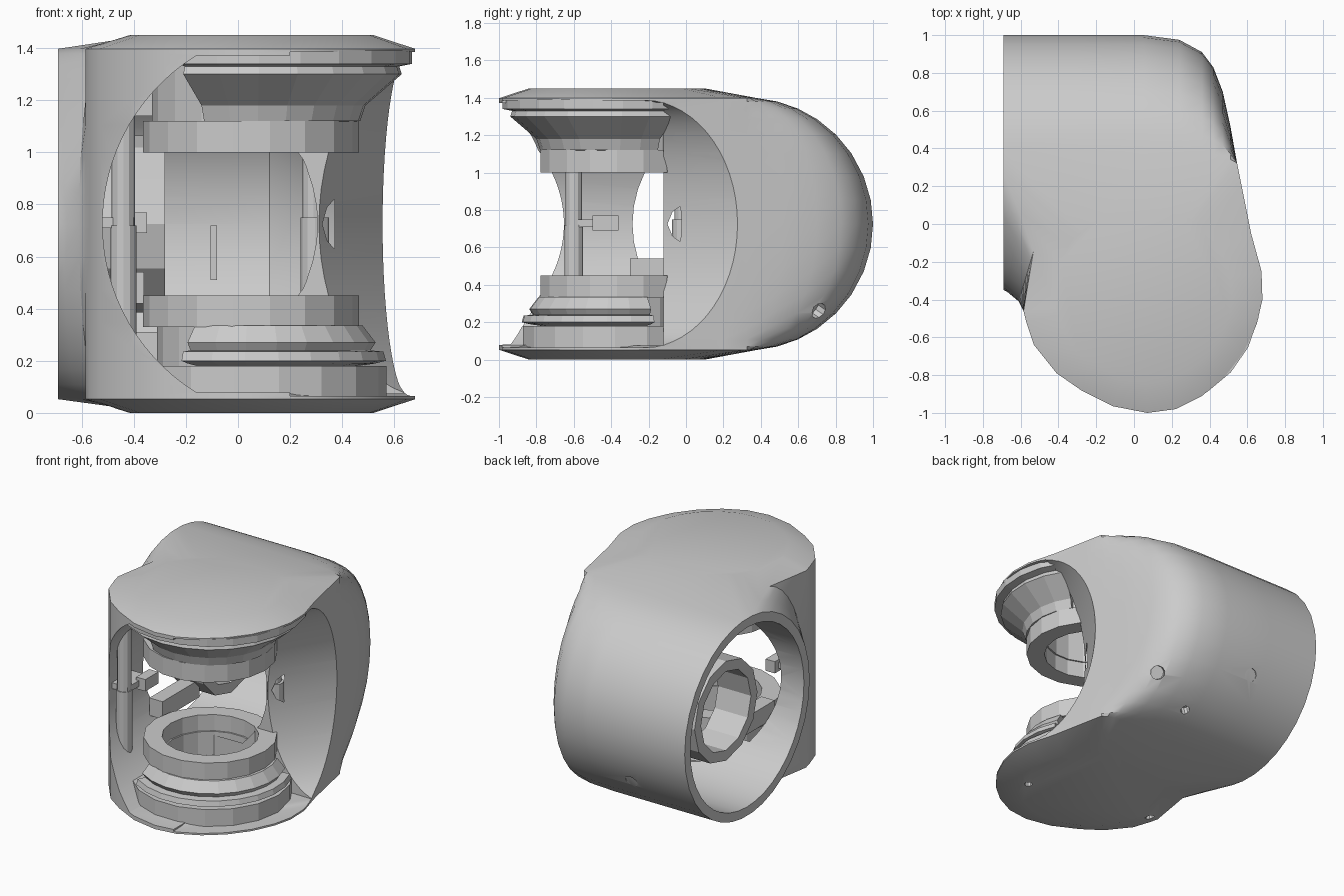
import bpy, bmesh
from math import sin, cos, sqrt, pi, radians
from mathutils import Matrix, Vector

if "Cube" in bpy.data.objects:
    bpy.data.objects.remove(bpy.data.objects["Cube"])

ZC = 0.725                      # mid height
EAR = Vector((0.05, -0.37))     # axis of the round fork ends
TUBE_Y, TUBE_R = 0.325, 0.675   # axis and radius of the sideways tube


def finish(bm, name):
    bmesh.ops.recalc_face_normals(bm, faces=bm.faces)
    me = bpy.data.meshes.new(name)
    bm.to_mesh(me)
    bm.free()
    ob = bpy.data.objects.new(name, me)
    bpy.context.collection.objects.link(ob)
    return ob


def loft(name, rings):
    """Skin a stack of closed loops and cap both ends."""
    bm = bmesh.new()
    loops = [[bm.verts.new(p) for p in r] for r in rings]
    n = len(loops[0])
    for a, b in zip(loops, loops[1:]):
        for i in range(n):
            j = (i + 1) % n
            bm.faces.new((a[i], a[j], b[j], b[i]))
    bm.faces.new(loops[0][::-1])
    bm.faces.new(loops[-1])
    return finish(bm, name)


def lathe(name, profile, matrix, seg=16, start=0, end=360):
    """Spin a closed (radius, height) profile about local z."""
    bm = bmesh.new()
    full = end - start >= 360
    count = seg if full else seg + 1
    cols = []
    for k in range(count):
        a = radians(start + (end - start) * k / seg)
        cols.append([bm.verts.new(matrix @ Vector((r * cos(a), r * sin(a), h))) for r, h in profile])
    m = len(profile)
    for k in range(seg):
        a, b = cols[k], cols[(k + 1) % count]
        for i in range(m):
            j = (i + 1) % m
            bm.faces.new((a[i], b[i], b[j], a[j]))
    if not full:
        bm.faces.new(cols[0])
        bm.faces.new(cols[-1])
    return finish(bm, name)


def rod(name, p, q, r, seg=12):
    p, q = Vector(p), Vector(q)
    bm = bmesh.new()
    rot = (q - p).to_track_quat('Z', 'Y').to_matrix().to_4x4()
    bmesh.ops.create_cone(bm, cap_ends=True, segments=seg, radius1=r, radius2=r,
                          depth=(q - p).length, matrix=Matrix.Translation((p + q) / 2) @ rot)
    return finish(bm, name)


def box(name, lo, hi):
    lo, hi = Vector(lo), Vector(hi)
    bm = bmesh.new()
    bmesh.ops.create_cube(bm, size=1, matrix=Matrix.Translation((lo + hi) / 2) @ Matrix.Diagonal((*(hi - lo), 1)))
    return finish(bm, name)


def subtract(ob, cutters):
    for c in cutters:
        m = ob.modifiers.new("cut", 'BOOLEAN')
        m.operation, m.solver, m.object = 'DIFFERENCE', 'EXACT', c
        c.hide_render = True
    bpy.context.view_layer.update()
    me = bpy.data.meshes.new_from_object(ob.evaluated_get(bpy.context.evaluated_depsgraph_get()))
    ob.modifiers.clear()
    ob.data = me
    for c in cutters:
        bpy.data.objects.remove(c)


# Outer housing: plan outline lofted so the back follows a sideways tube
back = [(0.62, -0.05), (0.57, 0.2), (0.545, 0.325), (0.51, 0.52), (0.47, 0.7), (0.42, 0.83), (0.36, 0.91),
        (0.24, 0.975), (0.05, 1.0), (-0.3, 1.0), (-0.69, 1.0)]
front = [(-0.585, -0.46), (-0.57, -0.52), (-0.53, -0.64), (-0.41, -0.79), (-0.28, -0.88), (-0.11, -0.965),
         (0.07, -1.0), (0.22, -0.98), (0.36, -0.91), (0.48, -0.81), (0.58, -0.68), (0.65, -0.53), (0.68, -0.4), (0.675, -0.25)]


def plan(h):
    g = sqrt(max(0, 1 - (h / TUBE_R) ** 2))
    pts = [(x, TUBE_Y + (y - TUBE_Y) * g if y > TUBE_Y else y) for x, y in back]
    pts.append((-0.69, TUBE_Y - TUBE_R * g))
    # saddle between the tube end and the ear
    for mid, top in (((-0.67, -0.36), (-0.6, 0.1)), ((-0.61, -0.41), (-0.525, -0.12))):
        pts.append(Vector(top).lerp(Vector(mid), g))
    return [Vector(p) for p in pts + front]


levels = [TUBE_R * sin(radians(a)) for a in (-85, -76, -66, -56, -45, -34, -22, -11, 0,
                                            11, 22, 34, 45, 56, 66, 76, 85)]
rings = [[(p.x, p.y, ZC + h) for p in plan(h)] for h in levels]
cap = [EAR + (p - EAR).normalized() * 0.47 for p in plan(levels[-1])]
rings = [[(p.x, p.y, 0) for p in cap]] + rings + [[(p.x, p.y, 2 * ZC) for p in cap]]
shell = loft("housing_shell", rings)

# Cutters: tube bore, front mouth, slanted side mouth, blind screw holes
AXIS_X = Matrix.Translation((0, TUBE_Y, ZC)) @ Matrix.Rotation(pi / 2, 4, 'Y')
bore = loft("bore_cutter", [[AXIS_X @ Vector((r * cos(2 * pi * k / 40), r * sin(2 * pi * k / 40), x))
                             for k in range(40)] for x, r in ((-0.9, 0.615), (0.12, 0.605), (0.25, 0.51), (0.37, 0.37))])


def clamp(v, m=0.655):
    return max(-m, min(m, v))


arc = [radians(a) for a in range(-58, 59, 4)]
mouth = [(0.24 - 0.76 * cos(a), clamp(0.76 * sin(a))) for a in arc] + [(1.2, 0.655), (1.2, -0.655)]
front_mouth = loft("front_cutter", [[(x, y, ZC + h) for x, h in mouth] for y in (-1.3, -0.12)])
arc = [radians(a) for a in range(-90, 91, 6)]
side = [(-0.36 + 0.66 * cos(a), 0.66 * sin(a)) for a in arc] + [(-2.2, 0.66), (-2.2, -0.66)]
side_mouth = loft("side_cutter", [[(x, y + (x - 0.57) * 1.62, ZC + h) for y, h in side] for x in (0.2, 0.95)])
holes = [rod("hole_cutter", p, q, r, 10) for p, q, r in (
    ((0.4, -0.58, -0.1), (0.4, -0.58, 0.12), 0.025),
    ((-0.5, -0.44, -0.1), (-0.5, -0.44, 0.09), 0.03),
    ((0.1, 0.66, 0.0), (0.1, 0.62, 0.17), 0.03),
    ((0.5, 0.9, 0.13), (0.38, 0.68, 0.28), 0.045),
    ((-0.22, 1.1, 0.3), (-0.22, 0.9, 0.385), 0.045))]
subtract(shell, [bore, front_mouth, side_mouth] + holes)
bpy.context.view_layer.objects.active = shell
shell.select_set(True)
bpy.ops.object.shade_smooth_by_angle(angle=radians(25))

# Bearing rings on the fork axis
PIVOT = Matrix.Translation((EAR.x, EAR.y, 0))
BASE = Matrix.Translation((0.07, -0.38, 0))


def ring(name, r_in, r_out, z0, z1, m=PIVOT):
    lathe(name, [(r_in, z0), (r_out, z0), (r_out, z1), (r_in, z1)], m, 18)


ring("lower_base_ring", 0.3, 0.5, 0.05, 0.18, BASE)
ring("lower_core", 0.29, 0.36, 0.17, 0.34)
ring("lower_bearing_ring", 0.3, 0.415, 0.33, 0.45)
lathe("lower_worn_collar", [(0.33, 0.17), (0.46, 0.19), (0.5, 0.2), (0.49, 0.235), (0.44, 0.24),
                            (0.46, 0.27), (0.41, 0.335), (0.33, 0.335)], BASE, 10, -125, 25)
ring("upper_bearing_ring", 0.3, 0.415, 1.0, 1.12)
ring("upper_core", 0.29, 0.38, 1.11, 1.4)
lathe("upper_flared_collar", [(0.33, 1.115), (0.4, 1.12), (0.42, 1.18), (0.56, 1.3), (0.55, 1.33), (0.6, 1.34),
                              (0.6, 1.39), (0.33, 1.39)], BASE, 10, -120, 35)

# Hub ring inside the side opening, with its strut
lathe("side_hub_ring", [(0.27, -0.53), (0.34, -0.53), (0.34, -0.28), (0.27, -0.28)], AXIS_X, 12)
box("hub_strut", (-0.46, -0.3, 0.42), (-0.36, 0.1, 0.54))

# Upright pins, latch and inner fin
rod("left_pin_lower", (-0.44, -0.6, 0.06), (-0.44, -0.6, 0.72), 0.05)
rod("left_pin_upper", (-0.44, -0.6, 0.72), (-0.44, -0.6, 1.39), 0.045)
rod("right_pin_lower", (0.295, -0.02, 0.3), (0.295, -0.02, 0.75), 0.055)
rod("right_pin_upper", (0.29, -0.02, 0.75), (0.29, -0.02, 1.12), 0.042)
box("latch_block", (-0.42, -0.5, 0.69), (-0.35, -0.36, 0.77))
box("latch_tongue", (-0.53, -0.62, 0.71), (-0.4, -0.4, 0.75))
box("inner_fin", (-0.105, 0.8, 0.51), (-0.08, 0.95, 0.72))
